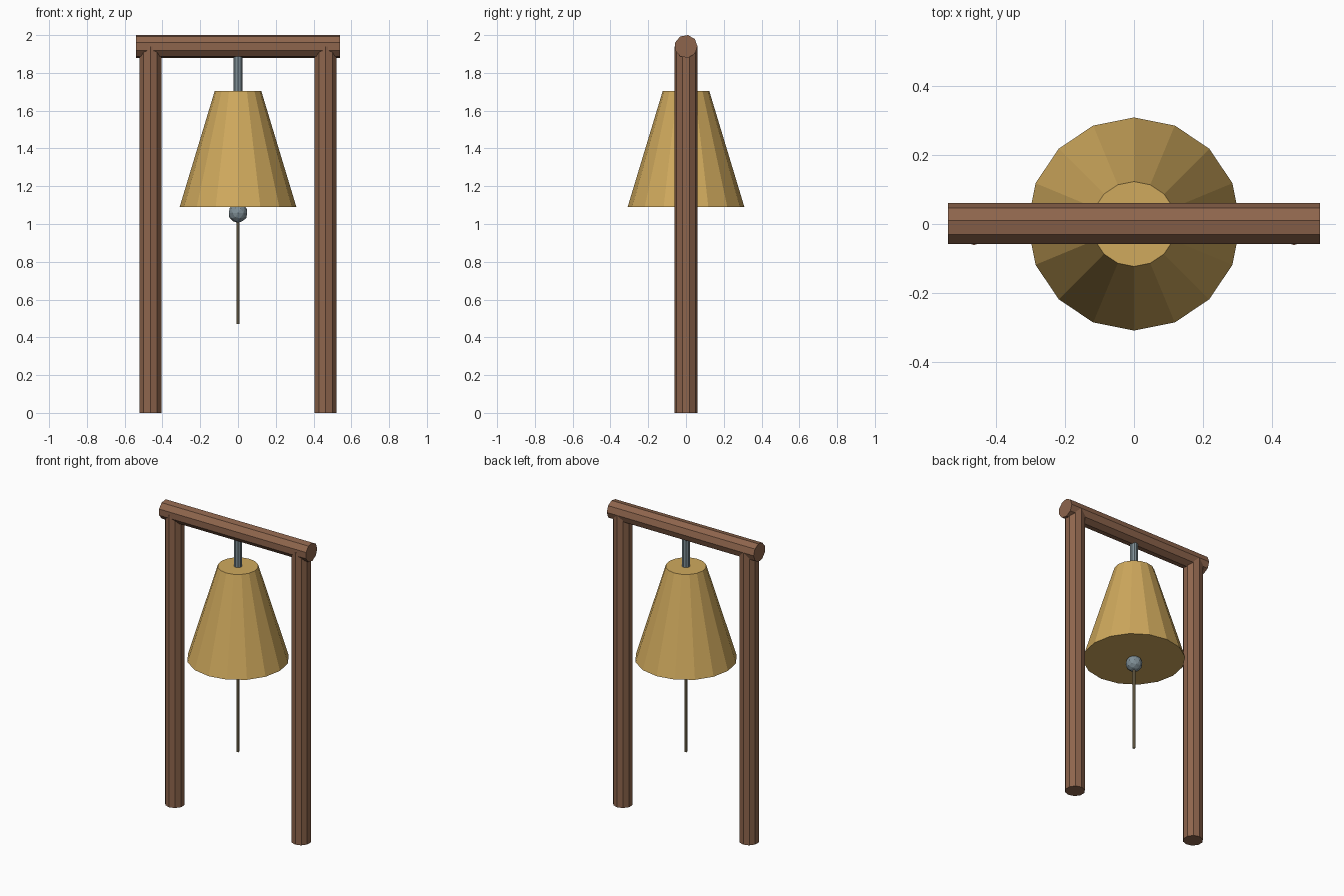
import bpy
import math

cube = bpy.data.objects.get("Cube")
if cube:
    bpy.data.objects.remove(cube, do_unlink=True)


def material(name, rgb):
    mat = bpy.data.materials.new(name)
    mat.use_nodes = True
    colour = (*rgb, 1.0)
    mat.diffuse_color = colour
    mat.node_tree.nodes["Principled BSDF"].inputs["Base Color"].default_value = colour
    return mat


wood = material("brown wood", (0.27, 0.13, 0.073))
brass = material("brass", (0.63, 0.40, 0.11))
steel = material("grey steel", (0.21, 0.27, 0.30))
cord = material("tan cord", (0.34, 0.27, 0.15))


def finish(name, mat):
    obj = bpy.context.object
    obj.name = obj.data.name = name
    obj.data.materials.append(mat)
    return obj


def upright(name, mat, sides, bottom, top, r_bottom, r_top=None, x=0.0):
    """Flat-sided vertical cylinder or cone between two heights."""
    bpy.ops.mesh.primitive_cone_add(
        vertices=sides, radius1=r_bottom,
        radius2=r_bottom if r_top is None else r_top,
        depth=top - bottom, location=(x, 0, (top + bottom) / 2))
    return finish(name, mat)


# Frame: two posts and a log beam
for side, x in (("right", -0.464), ("left", 0.464)):
    upright(side + "_post", wood, 10, 0.0, 1.94, 0.0612, x=x)
bpy.ops.mesh.primitive_cylinder_add(
    vertices=9, radius=0.061, depth=1.08,
    location=(0, 0, 1.94), rotation=(0, math.pi / 2, 0))
finish("beam", wood)

# Bell with its hanger
upright("hanger", steel, 10, 1.66, 1.93, 0.025)
upright("bell", brass, 16, 1.09, 1.705, 0.309, 0.123)

# Clapper ball and pull cord
bpy.ops.mesh.primitive_ico_sphere_add(
    subdivisions=2, radius=0.0515, location=(0, 0, 1.058))
finish("clapper", steel)
upright("pull_cord", cord, 8, 0.47, 1.05, 0.008)
